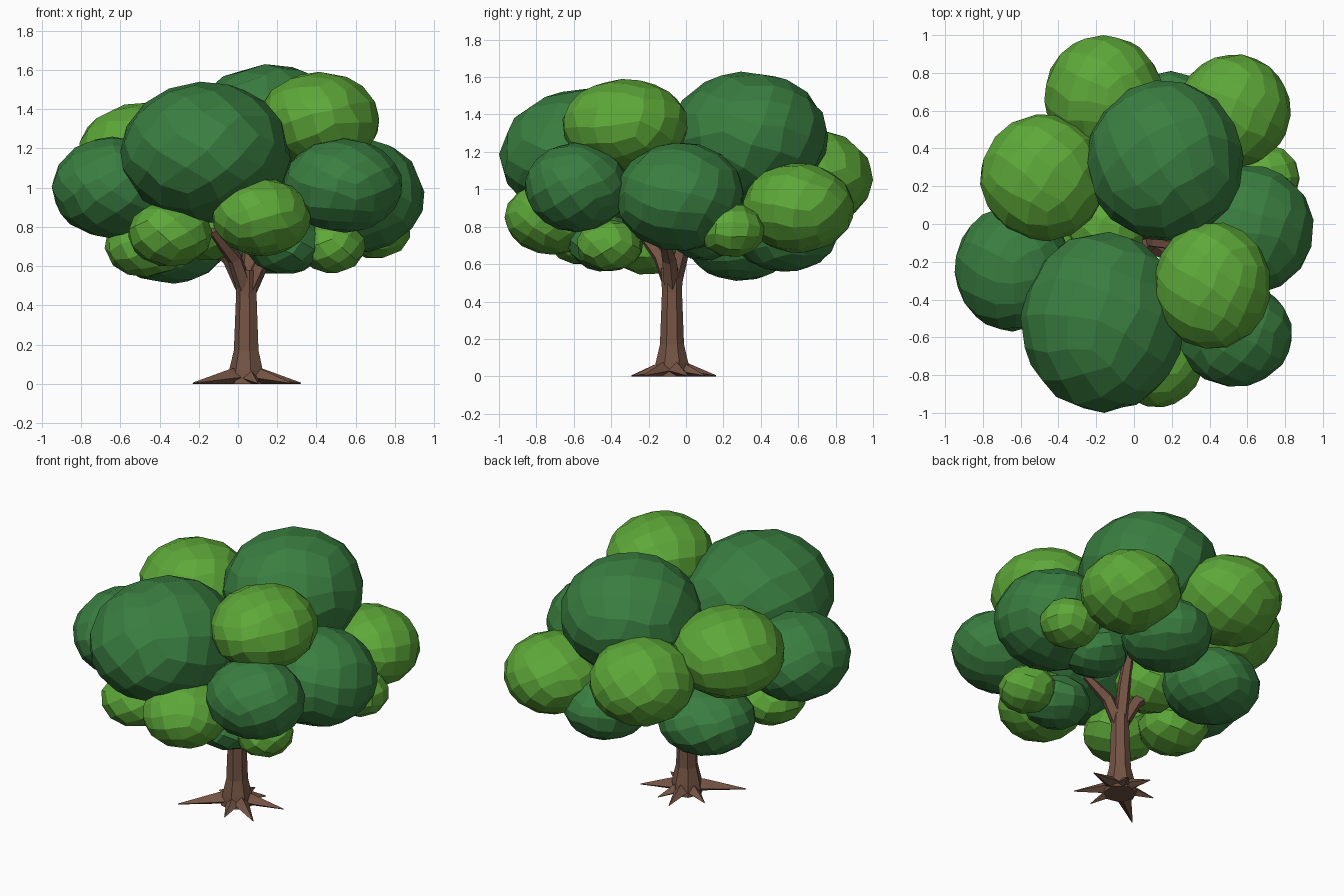
import bpy, bmesh, math, random
from mathutils import Vector, Euler

random.seed(4)
cube = bpy.data.objects.get("Cube")
if cube:
    bpy.data.objects.remove(cube, do_unlink=True)


def material(name, rgb):
    m = bpy.data.materials.new(name)
    m.use_nodes = True
    m.diffuse_color = (*rgb, 1)
    m.node_tree.nodes["Principled BSDF"].inputs["Base Color"].default_value = (*rgb, 1)
    return m


DARK = material("dark green leaves", (0.042, 0.21, 0.052))
LIGHT = material("light green leaves", (0.11, 0.39, 0.04))
BARK = material("brown bark", (0.175, 0.088, 0.058))


def finish(bm, name, mat):
    bmesh.ops.recalc_face_normals(bm, faces=bm.faces)
    mesh = bpy.data.meshes.new(name)
    bm.to_mesh(mesh)
    bm.free()
    mesh.materials.append(mat)
    obj = bpy.data.objects.new(name, mesh)
    bpy.context.collection.objects.link(obj)
    return obj


def leaf_clump(name, mat, centre, radii):
    """Faceted, slightly irregular ellipsoid made from a rounded cube."""
    bm = bmesh.new()
    bmesh.ops.create_cube(bm, size=2)
    cuts = 3 if radii[0] > 0.23 else 2
    bmesh.ops.subdivide_edges(bm, edges=bm.edges[:], cuts=cuts, use_grid_fill=True)
    turn = Euler([random.uniform(0, math.pi) for _ in range(3)]).to_matrix()
    for v in bm.verts:
        shift = Vector([random.uniform(-0.07, 0.07) for _ in range(3)])
        # even out the grid spacing before projecting on the sphere
        even = Vector([math.tan(c * math.pi / 4) for c in v.co])
        v.co = turn @ (even + shift).normalized()
    reach = [max(abs(v.co[i]) for v in bm.verts) for i in range(3)]
    for v in bm.verts:
        v.co = Vector([centre[i] + v.co[i] * radii[i] / reach[i] for i in range(3)])
    finish(bm, name, mat)


def limb(name, path, radii, sides=6):
    """Tapered faceted tube along a path, kept above the ground."""
    bm = bmesh.new()
    pts = [Vector(p) for p in path]
    rings = []
    for i, (p, r) in enumerate(zip(pts, radii)):
        along = pts[min(i + 1, len(pts) - 1)] - pts[max(i - 1, 0)]
        quat = along.to_track_quat('Z', 'Y')
        ring = []
        for k in range(sides):
            a = 2 * math.pi * k / sides
            co = p + quat @ Vector((r * math.cos(a), r * math.sin(a), 0))
            co.z = max(co.z, 0)
            ring.append(bm.verts.new(co))
        rings.append(ring)
    for low, high in zip(rings, rings[1:]):
        for k in range(sides):
            n = (k + 1) % sides
            bm.faces.new((low[k], low[n], high[n], high[k]))
    bm.faces.new(rings[0])
    bm.faces.new(rings[-1])
    finish(bm, name, BARK)


# Trunk
X, Y = 0.045, -0.075
limb("trunk", [(X, Y, 0), (X, Y, 0.07), (X, Y, 0.17), (X, Y, 0.45), (X, Y, 0.58)],
     [0.1, 0.09, 0.066, 0.055, 0.06], 7)

# Roots spreading into a star
for tip in [(-0.23, -0.29), (0.1, -0.28), (0.27, -0.23), (0.32, 0.01),
            (0.13, 0.1), (0.01, 0.16), (-0.14, 0.01)]:
    limb("root", [(X, Y, 0.035), (X + (tip[0] - X) * 0.3, Y + (tip[1] - Y) * 0.3, 0.03),
                  (*tip, 0.003)], [0.055, 0.045, 0.003], 4)

# Branches reaching into the crown
for end in [(-0.2, 0.05, 0.78), (-0.13, -0.25, 0.78), (0.27, -0.12, 0.74), (0.1, 0.1, 0.98)]:
    mid = Vector((X, Y, 0.56)).lerp(Vector(end), 0.35)
    limb("branch", [(X, Y, 0.46), mid, end], [0.045, 0.04, 0.024], 5)

# Dark leaf clumps: centre, radii
dark = {
    "front_crown": ((-0.165, -0.52, 1.18), (0.435, 0.48, 0.36)),
    "top_crown": ((0.165, 0.335, 1.28), (0.415, 0.425, 0.35)),
    "right_crown": ((0.6, -0.03, 0.96), (0.35, 0.345, 0.29)),
    "front_right_crown": ((0.535, -0.585, 1.01), (0.3, 0.275, 0.24)),
    "left_crown": ((-0.64, -0.235, 1.0), (0.31, 0.335, 0.26)),
    "back_under_crown": ((0.19, 0.53, 0.76), (0.26, 0.28, 0.2)),
    "left_under_crown": ((-0.35, 0.29, 0.72), (0.29, 0.29, 0.21)),
    "front_under_crown": ((0.24, -0.43, 0.71), (0.2, 0.2, 0.15)),
    "right_under_crown": ((0.38, 0.1, 0.77), (0.19, 0.19, 0.15)),
}
# Light leaf clumps: centre, radii
light = {
    "upper_right_tuft": ((0.415, -0.325, 1.345), (0.305, 0.335, 0.245)),
    "back_left_tuft": ((-0.48, 0.245, 1.17), (0.335, 0.335, 0.265)),
    "back_tuft": ((-0.16, 0.68, 1.06), (0.315, 0.32, 0.26)),
    "back_right_tuft": ((0.53, 0.6, 0.9), (0.3, 0.3, 0.24)),
    "right_small_tuft": ((0.7, 0.245, 0.78), (0.18, 0.175, 0.14)),
    "front_tuft": ((0.12, -0.71, 0.85), (0.25, 0.26, 0.2)),
    "front_left_tuft": ((-0.345, -0.54, 0.765), (0.215, 0.22, 0.165)),
    "left_small_tuft": ((-0.47, -0.2, 0.7), (0.21, 0.21, 0.155)),
    "front_right_small_tuft": ((0.48, -0.41, 0.7), (0.17, 0.17, 0.135)),
    "inner_tuft": ((-0.14, -0.03, 0.8), (0.2, 0.2, 0.17)),
}
for mat, clumps in ((DARK, dark), (LIGHT, light)):
    for name, (centre, radii) in clumps.items():
        leaf_clump(name, mat, centre, radii)
